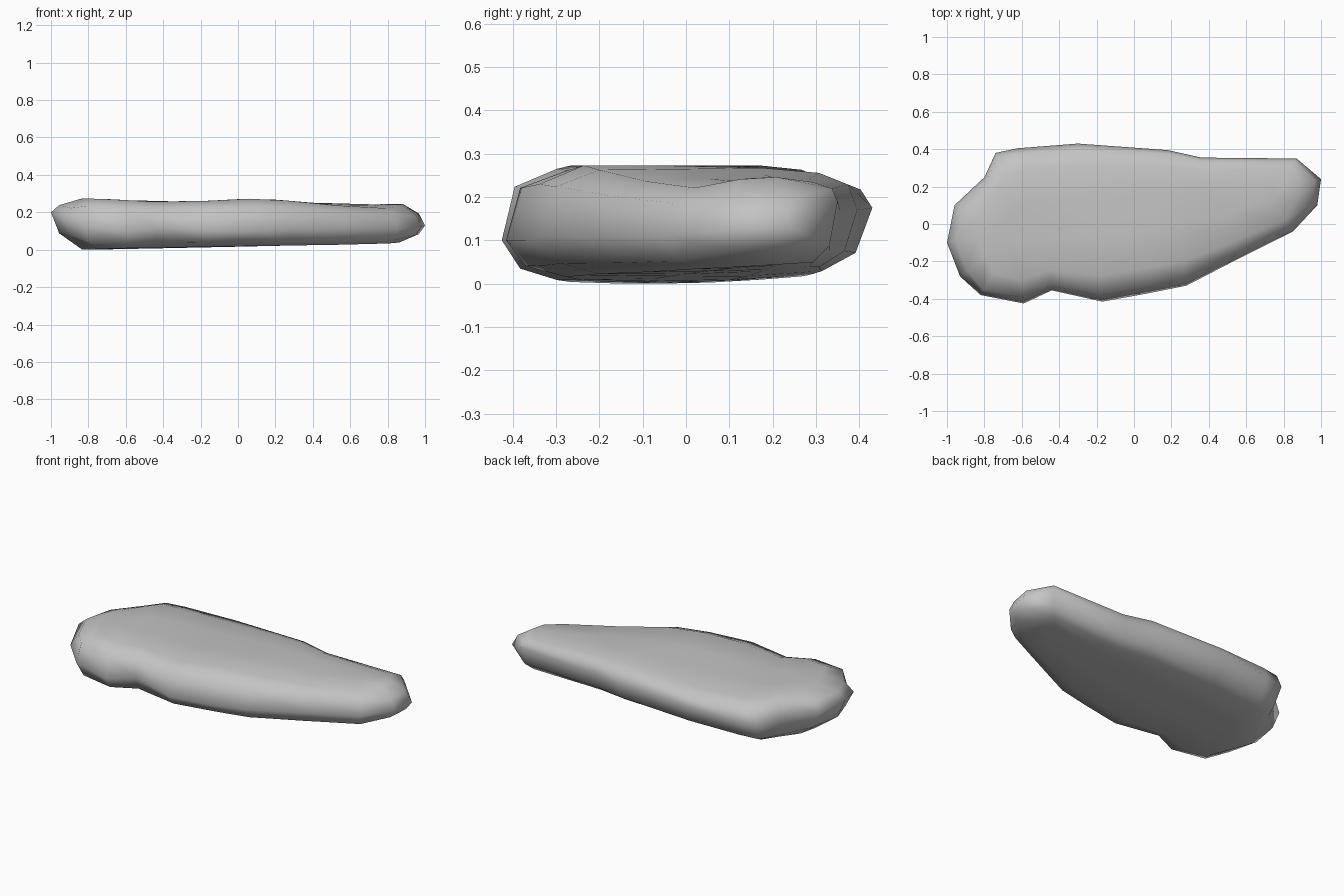
import bpy
import bmesh
import math
from mathutils import Vector

cube = bpy.data.objects.get("Cube")
if cube:
    bpy.data.objects.remove(cube, do_unlink=True)

# Widest outline of the slab, with the height of its rim
OUTLINE = [
    (-1, -.1, .2), (-.96, .1, .19), (-.8, .25, .16), (-.74, .38, .15),
    (-.62, .405, .16), (-.3, .43, .175), (.18, .395, .17), (.36, .355, .17),
    (.87, .35, .19), (1, .24, .13), (.98, .1, .125), (.85, -.04, .11),
    (.55, -.19, .11), (.28, -.33, .11), (.08, -.37, .1), (-.17, -.415, .1),
    (-.44, -.355, .12), (-.59, -.425, .1), (-.82, -.38, .12), (-.93, -.28, .16),
]
SPINE_A, SPINE_B = Vector((-.6, 0)), Vector((.7, .16))


def top_height(p):
    z = .264 + .009 * math.cos(7 * (p.x + .8))
    z -= .03 * max(0, p.x - .1) + .12 * max(0, p.y - .2)
    return z - .6 * max(0, p.x - .5) * max(0, .15 - p.y)


def bottom_height(p):
    return max(0, .02 * (p.x + .8)) + .11 * (p.y + .1) ** 2


def pull_in(p, amount):
    """Move an outline point towards the long axis of the slab."""
    axis = SPINE_B - SPINE_A
    t = (p - SPINE_A).dot(axis) / axis.length_squared
    return p.lerp(SPINE_A + axis * min(1, max(0, t)), amount)


def ring(bm, side_inset, end_inset, height, rise):
    """One loop of the slab; both ends are rounded more than the long sides."""
    verts = []
    for x, y, rim in OUTLINE:
        is_end = abs(x) > .9
        p = pull_in(Vector((x, y)), end_inset if is_end else side_inset)
        k = rise * .75 if is_end and rise < 1 else rise
        verts.append(bm.verts.new((p.x, p.y, rim + (height(p) - rim) * k)))
    return verts


# Slab: rings from the underside to the top, then capped
bm = bmesh.new()
rings = [ring(bm, *spec) for spec in (
    (.75, .75, bottom_height, 1), (.3, .42, bottom_height, 1),
    (.1, .11, bottom_height, .75),
    (0, 0, top_height, 0),
    (.07, .11, top_height, .75),
    (.3, .4, top_height, 1), (.75, .75, top_height, 1))]
for low, high in zip(rings, rings[1:]):
    for i in range(len(low)):
        j = (i + 1) % len(low)
        bm.faces.new((low[i], low[j], high[j], high[i]))
caps = [bm.faces.new(rings[0]), bm.faces.new(rings[-1])]
bmesh.ops.triangulate(bm, faces=caps)
bmesh.ops.recalc_face_normals(bm, faces=bm.faces[:])
lowest = min(v.co.z for v in bm.verts)
for v in bm.verts:
    v.co.z -= lowest
for f in bm.faces:
    f.smooth = True

mesh = bpy.data.meshes.new("stone_slab")
bm.to_mesh(mesh)
bm.free()
stone = bpy.data.objects.new("stone_slab", mesh)
bpy.context.collection.objects.link(stone)

# Plain grey stone
grey = bpy.data.materials.new("stone_grey")
grey.use_nodes = True
grey.diffuse_color = (.55, .55, .55, 1)
grey.node_tree.nodes["Principled BSDF"].inputs["Base Color"].default_value = (.55, .55, .55, 1)
mesh.materials.append(grey)
